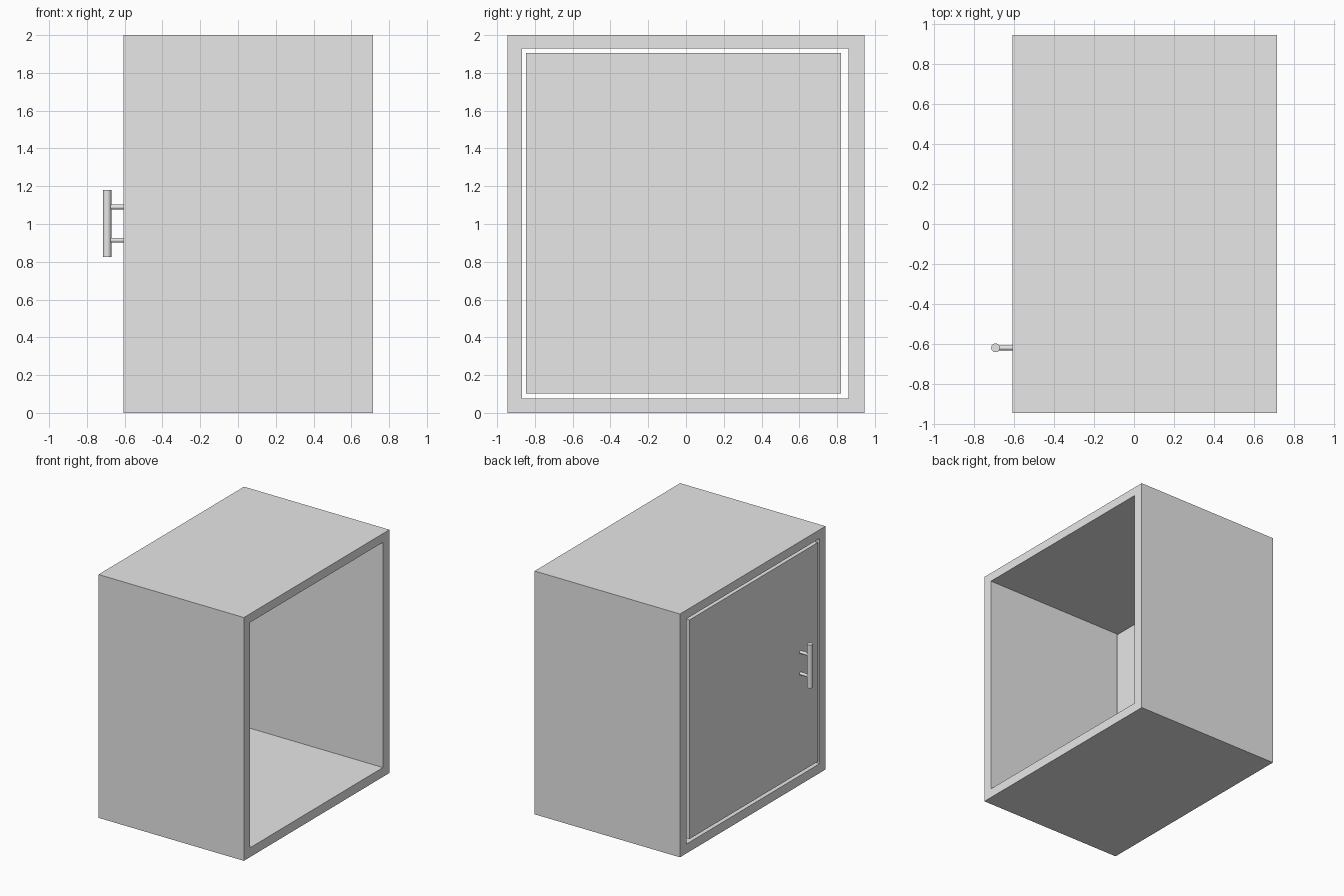
import bpy
from math import radians

cube = bpy.data.objects.get("Cube")
if cube:
    bpy.data.objects.remove(cube, do_unlink=True)

grey = bpy.data.materials.new("light_grey")
grey.use_nodes = True
grey.diffuse_color = (0.8, 0.8, 0.8, 1)
grey.node_tree.nodes["Principled BSDF"].inputs["Base Color"].default_value = (0.8, 0.8, 0.8, 1)


def mesh_object(name, verts, faces):
    mesh = bpy.data.meshes.new(name)
    mesh.from_pydata(verts, [], faces)
    mesh.materials.append(grey)
    obj = bpy.data.objects.new(name, mesh)
    bpy.context.collection.objects.link(obj)
    return obj


def rectangle(x, y0, y1, z0, z1):
    return [(x, y0, z0), (x, y1, z0), (x, y1, z1), (x, y0, z1)]


def rod(name, radius, length, location, rotation=(0, 0, 0)):
    bpy.ops.mesh.primitive_cylinder_add(vertices=32, radius=radius, depth=length,
                                        location=location, rotation=rotation)
    obj = bpy.context.object
    obj.name = name
    obj.data.materials.append(grey)
    bpy.ops.object.shade_smooth_by_angle(angle=radians(40))


DOOR_SIDE, OPEN_SIDE = -0.607, 0.715
OUTER = (-0.945, 0.945, 0, 2)
INNER = (-0.867, 0.861, 0.077, 1.928)
DOOR = (-0.847, 0.821, 0.103, 1.904)

# Cabinet shell: a rectangular tube open at both ends
loops = [(DOOR_SIDE, OUTER), (OPEN_SIDE, OUTER), (OPEN_SIDE, INNER), (DOOR_SIDE, INNER)]
verts = [v for x, rect in loops for v in rectangle(x, *rect)]
faces = []
for a in range(4):
    b = (a + 1) % 4
    for i in range(4):
        j = (i + 1) % 4
        faces.append((a * 4 + i, b * 4 + i, b * 4 + j, a * 4 + j)[::-1])
mesh_object("cabinet_shell", verts, faces)

# Door panel, flush with the shell and floating inside its opening
verts = rectangle(DOOR_SIDE, *DOOR) + rectangle(DOOR_SIDE + 0.07, *DOOR)
faces = [(3, 2, 1, 0), (4, 5, 6, 7)]
faces += [(i, (i + 1) % 4, (i + 1) % 4 + 4, i + 4) for i in range(4)]
mesh_object("door", verts, faces)

# Bar handle on two posts
HANDLE_X, HANDLE_Y = -0.693, -0.62
rod("handle_bar", 0.022, 0.356, (HANDLE_X, HANDLE_Y, 1.002))
post_length = DOOR_SIDE - HANDLE_X
for name, z in (("upper_handle_post", 1.09), ("lower_handle_post", 0.914)):
    rod(name, 0.0125, post_length, (HANDLE_X + post_length / 2, HANDLE_Y, z),
        (0, radians(90), 0))
